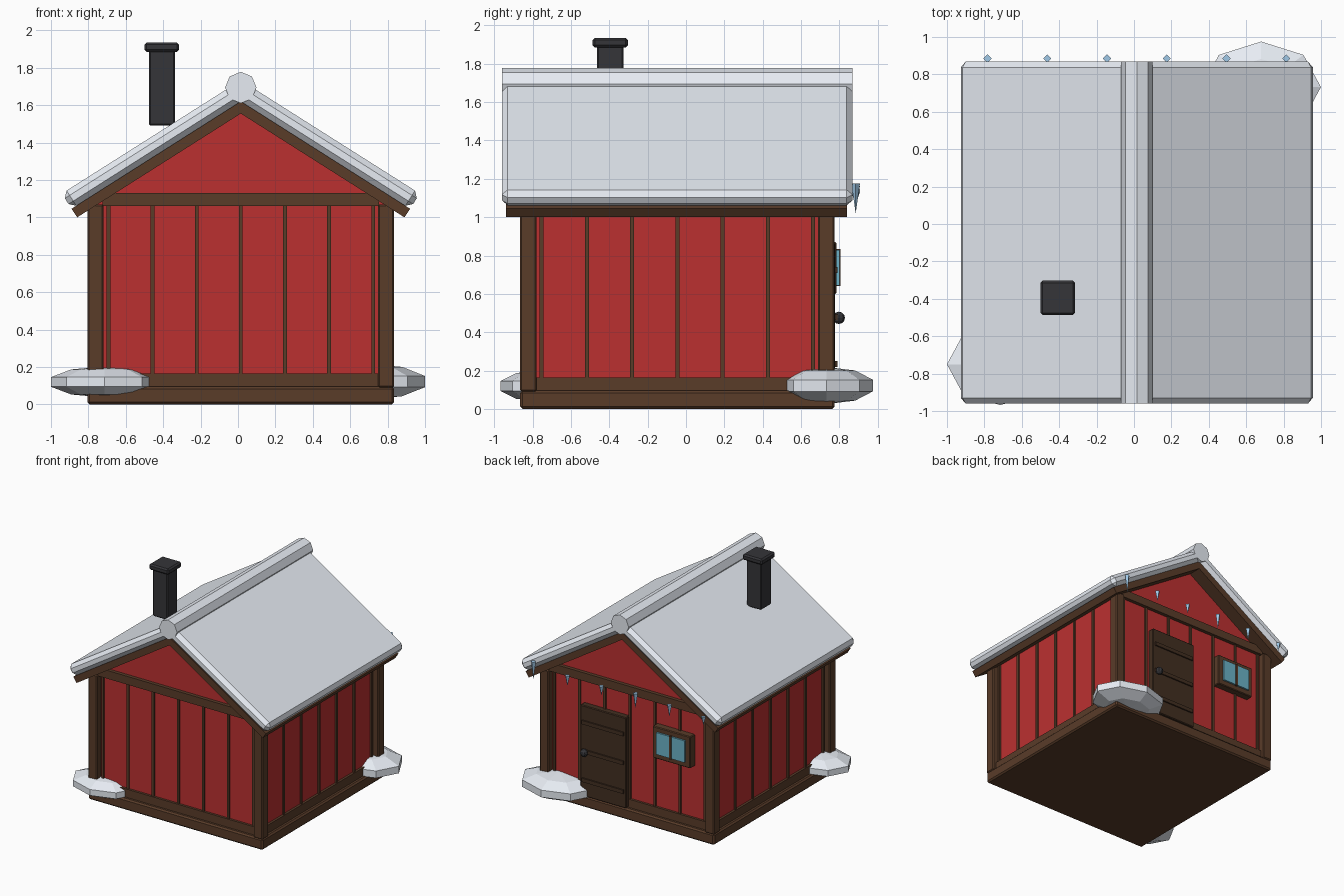
import bpy, bmesh, math
from mathutils import Matrix

if "Cube" in bpy.data.objects:
    bpy.data.objects.remove(bpy.data.objects["Cube"])

CX, CY = 0.015, -0.045      # centre of the house body
T = 0.634                   # roof slope


def mat(name, r, g, b):
    m = bpy.data.materials.new(name)
    m.diffuse_color = (r, g, b, 1)
    m.use_nodes = True
    m.node_tree.nodes["Principled BSDF"].inputs["Base Color"].default_value = m.diffuse_color
    return m


RED = mat("red_paint", 0.50, 0.03, 0.03)
WOOD = mat("wood", 0.10, 0.045, 0.022)
DOOR = mat("dark_wood", 0.055, 0.028, 0.015)
SNOW = mat("snow", 0.80, 0.84, 0.90)
IRON = mat("iron", 0.035, 0.035, 0.04)
GLASS = mat("glass", 0.15, 0.45, 0.58)
ICE = mat("ice", 0.35, 0.58, 0.80)


def finish(name, bm, m, bevel=0):
    bmesh.ops.recalc_face_normals(bm, faces=bm.faces)
    me = bpy.data.meshes.new(name)
    bm.to_mesh(me)
    bm.free()
    me.materials.append(m)
    o = bpy.data.objects.new(name, me)
    bpy.context.collection.objects.link(o)
    if bevel:
        b = o.modifiers.new("bevel", 'BEVEL')
        b.width, b.segments = bevel, 1
        b.limit_method, b.angle_limit = 'ANGLE', math.radians(75)
    return o


def box(name, x, y, z, m, bevel=0):
    """Box from (min, max) ranges."""
    bm = bmesh.new()
    r = (x, y, z)
    size = [b - a for a, b in r]
    mid = [(a + b) / 2 for a, b in r]
    bmesh.ops.create_cube(bm, size=1, matrix=Matrix.Translation(mid) @ Matrix.Diagonal((*size, 1)))
    return finish(name, bm, m, bevel)


def prism(name, half, y0, y1, m, bevel=0):
    """Symmetric profile in xz (right half, given bottom to top) extruded along y."""
    bm = bmesh.new()
    pts = half + [(-x, z) for x, z in reversed(half) if x > 0]
    f = bm.faces.new([bm.verts.new((CX + x, y0, z)) for x, z in pts])
    ext = bmesh.ops.extrude_face_region(bm, geom=[f])
    bmesh.ops.translate(bm, vec=(0, y1 - y0, 0),
                        verts=[v for v in ext['geom'] if isinstance(v, bmesh.types.BMVert)])
    return finish(name, bm, m, bevel)


def chevron(name, lower, apex_low, upper, apex_up, y0, y1, m, bevel=0):
    bm = bmesh.new()
    pts = [(-lower[0], lower[1]), (0, apex_low), lower, upper, (0, apex_up), (-upper[0], upper[1])]
    f = bm.faces.new([bm.verts.new((CX + x, y0, z)) for x, z in pts])
    ext = bmesh.ops.extrude_face_region(bm, geom=[f])
    bmesh.ops.translate(bm, vec=(0, y1 - y0, 0),
                        verts=[v for v in ext['geom'] if isinstance(v, bmesh.types.BMVert)])
    return finish(name, bm, m, bevel)


def span(c, h):
    return (c - h, c + h)


# Base sill, plank above it, and the walls with gables
box("base_sill", span(CX, 0.82), span(CY, 0.82), (0, 0.095), WOOD, 0.012)
box("base_plank", span(CX, 0.79), span(CY, 0.79), (0.09, 0.165), WOOD)
W = 0.77
prism("walls", [(W, 0.1), (W, 1.58 - T * W), (0, 1.58)], CY - W, CY + W, RED)

# Corner posts, gable beams and battens
for sx in (-1, 1):
    for sy in (-1, 1):
        box("corner_post", span(CX + sx * 0.777, 0.043), span(CY + sy * 0.777, 0.043),
            (0.09, 1.07), WOOD, 0.008)
for s in (-1, 1):
    box("gable_beam", span(CX, 0.74), span(CY + s * 0.78, 0.02), (1.06, 1.13), WOOD)
    for i in range(-3, 4):
        d = i * 0.236
        box("gable_batten", span(CX + d, 0.01), span(CY + s * 0.773, 0.01), (0.16, 1.07), WOOD)
        box("side_batten", span(CX + s * 0.773, 0.01), span(CY + d, 0.01), (0.16, 1.07), WOOD)

# Roof boards, snow cover and snow ridge
chevron("roof_boards", (0.875, 1.00), 1.555, (0.905, 1.046), 1.62, -0.94, 0.84, WOOD)
chevron("roof_snow", (0.905, 1.046), 1.62, (0.957, 1.127), 1.733, -0.96, 0.868, SNOW, 0.03)
bm = bmesh.new()
bmesh.ops.create_cone(bm, cap_ends=True, segments=8, radius1=0.084, radius2=0.084, depth=1.828,
                      matrix=Matrix.Translation((CX, -0.046, 1.694)) @ Matrix.Rotation(math.pi / 2, 4, 'X'))
finish("snow_ridge", bm, SNOW)

# Chimney
box("chimney_stack", (-0.477, -0.338), (-0.465, -0.327), (1.49, 1.895), IRON, 0.008)
box("chimney_cap", (-0.5, -0.315), (-0.487, -0.303), (1.885, 1.935), IRON, 0.012)

# Door on the back wall
box("door", (0.02, 0.45), (0.7, 0.778), (0.095, 0.865), DOOR, 0.006)
for z in (0.235, 0.48, 0.725):
    box("door_batten", (0.04, 0.43), (0.77, 0.79), span(z, 0.016), DOOR)
bm = bmesh.new()
bmesh.ops.create_uvsphere(bm, u_segments=8, v_segments=6, radius=0.032,
                          matrix=Matrix.Translation((0.40, 0.797, 0.475)))
finish("door_knob", bm, IRON)

# Window: frame, glass and mullion
box("window_frame", (-0.59, -0.235), (0.7, 0.785), (0.60, 0.87), WOOD, 0.006)
box("window_glass", (-0.545, -0.28), (0.77, 0.8), (0.645, 0.83), GLASS)
box("window_mullion", span(-0.4125, 0.01), (0.77, 0.806), (0.64, 0.835), WOOD)

# Icicles along the back eave
for i, length in enumerate((0.07, 0.10, 0.13, 0.08, 0.09, 0.155)):
    bm = bmesh.new()
    bmesh.ops.create_cone(bm, cap_ends=True, segments=4, radius1=0, radius2=0.022, depth=length,
                          matrix=Matrix.Translation((-0.783 + i * 0.3195, 0.885, 1.097)))
    finish("icicle", bm, ICE)

# Snow piles at two corners
for c, s in (((-0.715, -0.75, 0.12), (0.30, 0.23, 0.083)),
             ((0.68, 0.732, 0.122), (0.336, 0.256, 0.097))):
    bm = bmesh.new()
    bmesh.ops.create_uvsphere(bm, u_segments=8, v_segments=5, radius=1,
                              matrix=Matrix.Translation(c) @ Matrix.Diagonal((*s, 1)))
    finish("snow_pile", bm, SNOW)
